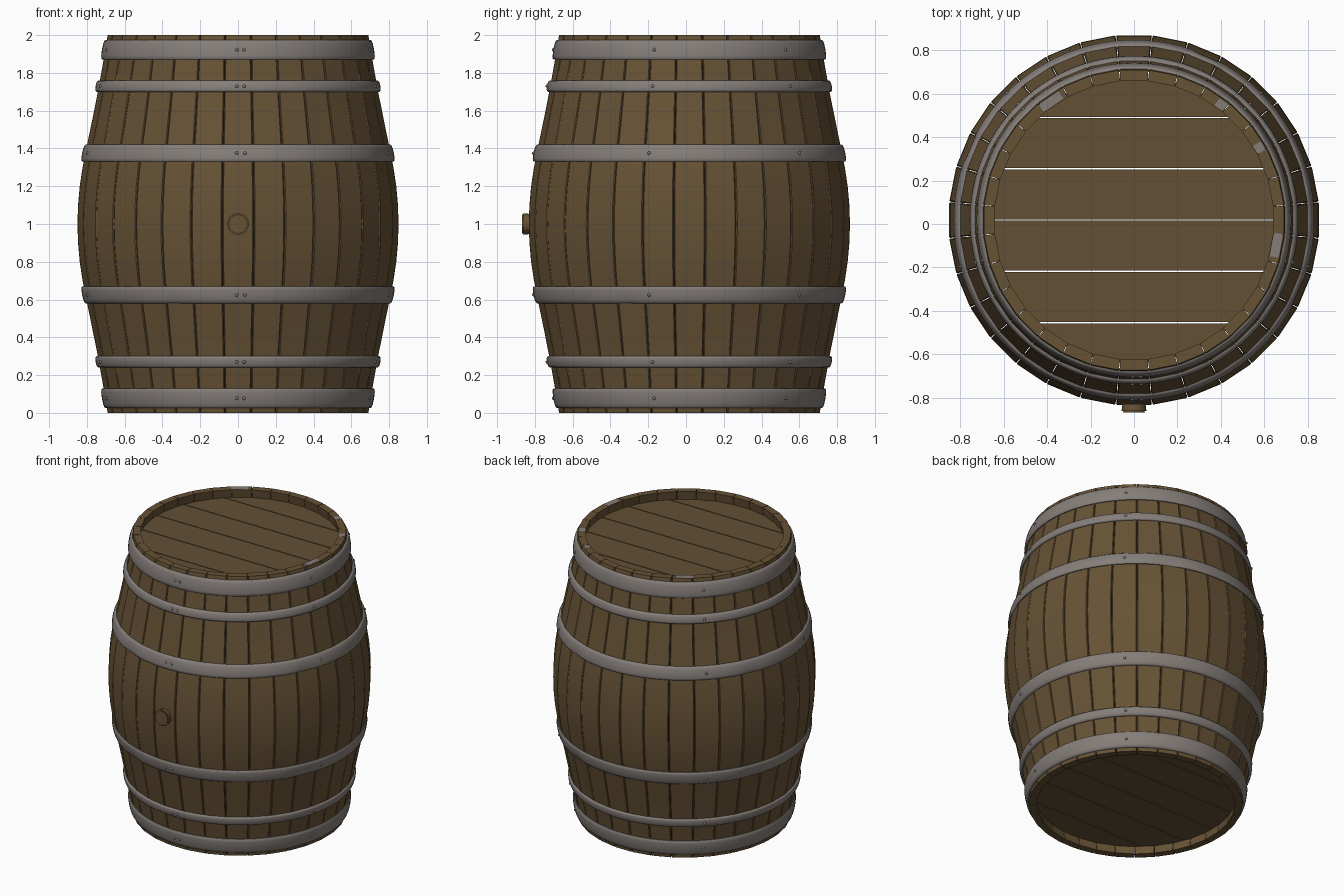
import bpy, bmesh, math
from mathutils import Matrix, Vector

if "Cube" in bpy.data.objects:
    bpy.data.objects.remove(bpy.data.objects["Cube"])

CY = 0.018            # barrel axis sits slightly behind the origin
N = 32                # number of staves
PROFILE = [(0, .85), (.1, .847), (.2, .838), (.3, .823), (.4, .803),
           (.55, .772), (.7, .742), (.85, .715), (1, .69)]


def material(name, rgb):
    m = bpy.data.materials.new(name)
    m.diffuse_color = (*rgb, 1)
    m.use_nodes = True
    m.node_tree.nodes["Principled BSDF"].inputs["Base Color"].default_value = m.diffuse_color
    return m


wood = material("brown wood", (.135, .085, .036))
head_wood = material("head wood", (.125, .08, .036))
iron = material("grey iron", (.235, .21, .195))


def radius(z):
    d = min(abs(z - 1), 1)
    for (a, ra), (b, rb) in zip(PROFILE, PROFILE[1:]):
        if d <= b:
            return ra + (rb - ra) * (d - a) / (b - a)
    return PROFILE[-1][1]


def finish(bm, name, mat, smooth=None):
    bmesh.ops.recalc_face_normals(bm, faces=bm.faces)
    me = bpy.data.meshes.new(name)
    bm.to_mesh(me)
    bm.free()
    me.materials.append(mat)
    if smooth:
        me.polygons.foreach_set("use_smooth", [True] * len(me.polygons))
        me.set_sharp_from_angle(angle=math.radians(smooth))
    ob = bpy.data.objects.new(name, me)
    bpy.context.collection.objects.link(ob)
    return ob


def polar(r, a, z):
    return Vector((r * math.cos(a), CY + r * math.sin(a), z))


# Staves: bent flat boards separated by narrow gaps
bm = bmesh.new()
half = math.pi / N
levels = sorted({1 + s * d for d, _ in PROFILE for s in (-1, 1)})
for i in range(N):
    a = -math.pi / 2 + i * 2 * half
    out = Vector((math.cos(a), math.sin(a), 0))
    side = Vector((-math.sin(a), math.cos(a), 0))
    rows = []
    for z in levels:
        r = radius(z)
        ring = []
        # outer face with eased corners, then inner face
        for rr, s in ((r - .004, -1), (r, -.94), (r, .94), (r - .004, 1),
                      (r - .05, 1), (r - .05, -1)):
            w = rr * math.tan(half) - .0015
            ring.append(bm.verts.new(out * rr + side * w * s + Vector((0, CY, z))))
        rows.append(ring)
    for lo, hi in zip(rows, rows[1:]):
        for k in range(6):
            j = (k + 1) % 6
            bm.faces.new((lo[k], lo[j], hi[j], hi[k]))
    bm.faces.new(rows[0])
    bm.faces.new(rows[-1])
finish(bm, "staves", wood, 30)


# Round heads made from six planks
def head(name, z0, z1, R=.66, pitch=.236):
    bm = bmesh.new()
    for i in range(-3, 3):
        lo = max(i * pitch + .003, -R + .001)
        hi = min((i + 1) * pitch - .003, R - .001)
        ys = [lo + (hi - lo) * k / 10 for k in range(11)]
        edge = [(math.sqrt(R * R - y * y), y) for y in ys]
        edge += [(-x, y) for x, y in reversed(edge)]
        f = bm.faces.new([bm.verts.new((x, y + CY, z0)) for x, y in edge])
        ext = bmesh.ops.extrude_face_region(bm, geom=[f])["geom"]
        bmesh.ops.translate(bm, vec=(0, 0, z1 - z0),
                            verts=[v for v in ext if isinstance(v, bmesh.types.BMVert)])
    finish(bm, name, head_wood)


head("top_head", 1.91, 1.94)
head("bottom_head", .06, .09)


# Iron hoops with rounded edges; the wide middle ones carry small dents
def hoop(name, z0, z1, dented, seg=96):
    bm = bmesh.new()
    h = z1 - z0
    section = [(0, -.008), (0, .007), (.07, .013), (.2, .016), (.5, .0175),
               (.8, .016), (.93, .013), (1, .007), (1, -.008)]
    rings = []
    for i in range(seg):
        a = 2 * math.pi * i / seg
        dent = 0
        if dented:
            off = (a - math.radians(-114) + math.pi / 4) % (math.pi / 2) - math.pi / 4
            dent = .009 * math.exp(-(off / .06) ** 2)
        rings.append([bm.verts.new(polar(radius(z0 + t * h) + o
                                         - dent * (1 - t if o > 0 else 0), a, z0 + t * h))
                      for t, o in section])
    n = len(section)
    for i in range(seg):
        p, q = rings[i], rings[(i + 1) % seg]
        for k in range(n):
            j = (k + 1) % n
            bm.faces.new((p[k], q[k], q[j], p[j]))
    finish(bm, name, iron, 50)


HOOPS = [("end", 1.87, 1.975, False), ("quarter", 1.70, 1.76, False),
         ("bilge", 1.33, 1.42, True)]
rivets = bmesh.new()
for kind, z0, z1, dented in HOOPS:
    for place, a, b in (("upper", z0, z1), ("lower", 2 - z1, 2 - z0)):
        hoop(f"{place}_{kind}_hoop", a, b, dented)
        # Rivets: a pair in front, single ones around the hoop
        zm = (a + b) / 2
        for deg in (-90.5, -87.5, -15, 45, 135, 195):
            p = polar(radius(zm) + .0165, math.radians(deg), zm)
            bmesh.ops.create_icosphere(rivets, subdivisions=2, radius=.009,
                                       matrix=Matrix.Translation(p))
finish(rivets, "rivets", iron, 60)

# Bung plug on the front
bm = bmesh.new()
bmesh.ops.create_cone(bm, cap_ends=True, segments=24, radius1=.05, radius2=.058, depth=.068,
                      matrix=Matrix.Translation((0, -.834, 1)) @ Matrix.Rotation(math.pi / 2, 4, 'X'))
rim = [e for e in bm.edges if all(v.co.y < -.86 for v in e.verts)]
bmesh.ops.bevel(bm, geom=rim, offset=.008, segments=2, affect='EDGES')
finish(bm, "bung", wood, 40)

# Worn pale patches on the top rim
bm = bmesh.new()
for deg, length in ((125, .11), (53, .045), (30, .045), (-10, .11)):
    a = math.radians(deg)
    m = (Matrix.Translation(polar(.665, a, 1.998)) @ Matrix.Rotation(a, 4, 'Z')
         @ Matrix.Diagonal((.04, length, .006, 1)))
    bmesh.ops.create_cube(bm, size=1, matrix=m)
finish(bm, "rim_wear", iron)
